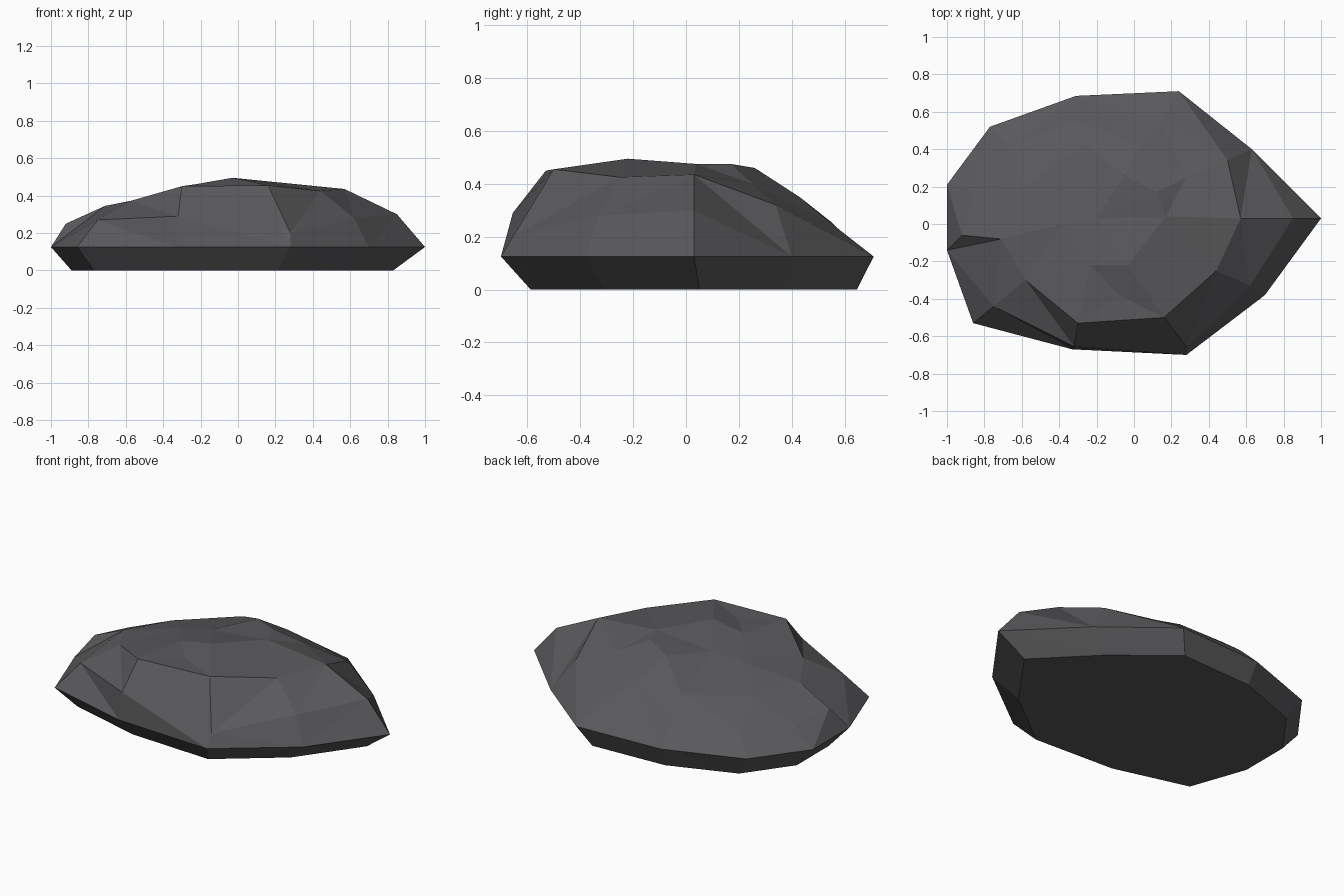
import bpy
import bmesh
from mathutils import Vector
from mathutils.geometry import delaunay_2d_cdt

if "Cube" in bpy.data.objects:
    bpy.data.objects.remove(bpy.data.objects["Cube"])

stone = bpy.data.materials.new("dark grey stone")
stone.diffuse_color = (0.1, 0.1, 0.106, 1)
stone.use_nodes = True
stone.node_tree.nodes["Principled BSDF"].inputs["Base Color"].default_value = stone.diffuse_color

# widest outline of the rock, counter-clockwise
RIM_Z = 0.125
rim = [(1, .03), (.63, .40), (.24, .71), (-.31, .685), (-.77, .52), (-1, .21),
       (-1, -.14), (-.86, -.53), (-.33, -.67), (.28, -.70), (.70, -.38)]
n = len(rim)

# facet corners of the upper surface
shoulder = [(.85, .03, .30), (.62, -.33, .28), (.28, -.655, .20), (-.32, -.655, .29),
            (-.75, -.44, .27), (-.92, -.06, .25), (-.86, .18, .22), (-.66, .42, .22),
            (-.30, .55, .255), (.14, .55, .25), (.50, .34, .32)]
crown = [(.57, .03, .435), (.44, -.25, .425), (.16, -.50, .455), (-.30, -.53, .45),
         (-.58, -.30, .37), (-.71, -.08, .345), (-.58, .20, .33), (-.27, .43, .35),
         (.03, .43, .35), (.28, .25, .40)]
peak = [(-.03, -.22, .495), (-.23, -.22, .46), (-.08, -.38, .45), (.17, .04, .475),
        (.12, .17, .475), (-.05, .26, .46), (-.20, .03, .44), (-.38, .0, .41)]
upper = shoulder + crown + peak

# triangulate the plan, keeping the main ridges as edges
points = [(x, y, RIM_Z) for x, y in rim] + upper
c, p = n + len(shoulder), n + len(shoulder) + len(crown)
ridges = [(i, (i + 1) % n) for i in range(n)]
ridges += [(0, n), (n, c), (c, c + 1), (c + 1, c + 2), (c + 2, c + 3), (c + 3, n + 3),
           (n + 3, c + 4), (n + 3, n + 4), (n + 4, c + 4), (n + 4, 8), (c + 3, c + 4),
           (c + 7, p + 5), (p + 5, p + 4), (p + 4, p + 3), (p, p + 1), (c, n + 10),
           (n + 10, 2), (p, c + 2), (c, p + 3)]
flat = [Vector(q[:2]) for q in points]
plan, _, tris, origins, _, _ = delaunay_2d_cdt(flat, ridges, [], 0, 1e-5)

bm = bmesh.new()
verts = []
for v, src in zip(plan, origins):
    if src:
        z = points[src[0]][2]
    else:  # crossing ridges: blend the nearest heights
        near = sorted(points, key=lambda q: (Vector(q[:2]) - v).length)[:2]
        z = sum(q[2] for q in near) / 2
    verts.append(bm.verts.new((v.x, v.y, z)))
for t in tris:
    bm.faces.new([verts[i] for i in t])

# undercut side band and flat base
lookup = {src[0]: v for v, src in zip(verts, origins) if src}
base = [bm.verts.new((.86 * x - .03, .875 * y + .025, 0)) for x, y in rim]
for i in range(n):
    j = (i + 1) % n
    bm.faces.new((lookup[i], base[i], base[j]))
    bm.faces.new((lookup[i], base[j], lookup[j]))
bm.faces.new(base[::-1])
bmesh.ops.recalc_face_normals(bm, faces=bm.faces)

mesh = bpy.data.meshes.new("rock")
bm.to_mesh(mesh)
bm.free()
mesh.materials.append(stone)
rock = bpy.data.objects.new("rock", mesh)
bpy.context.collection.objects.link(rock)
